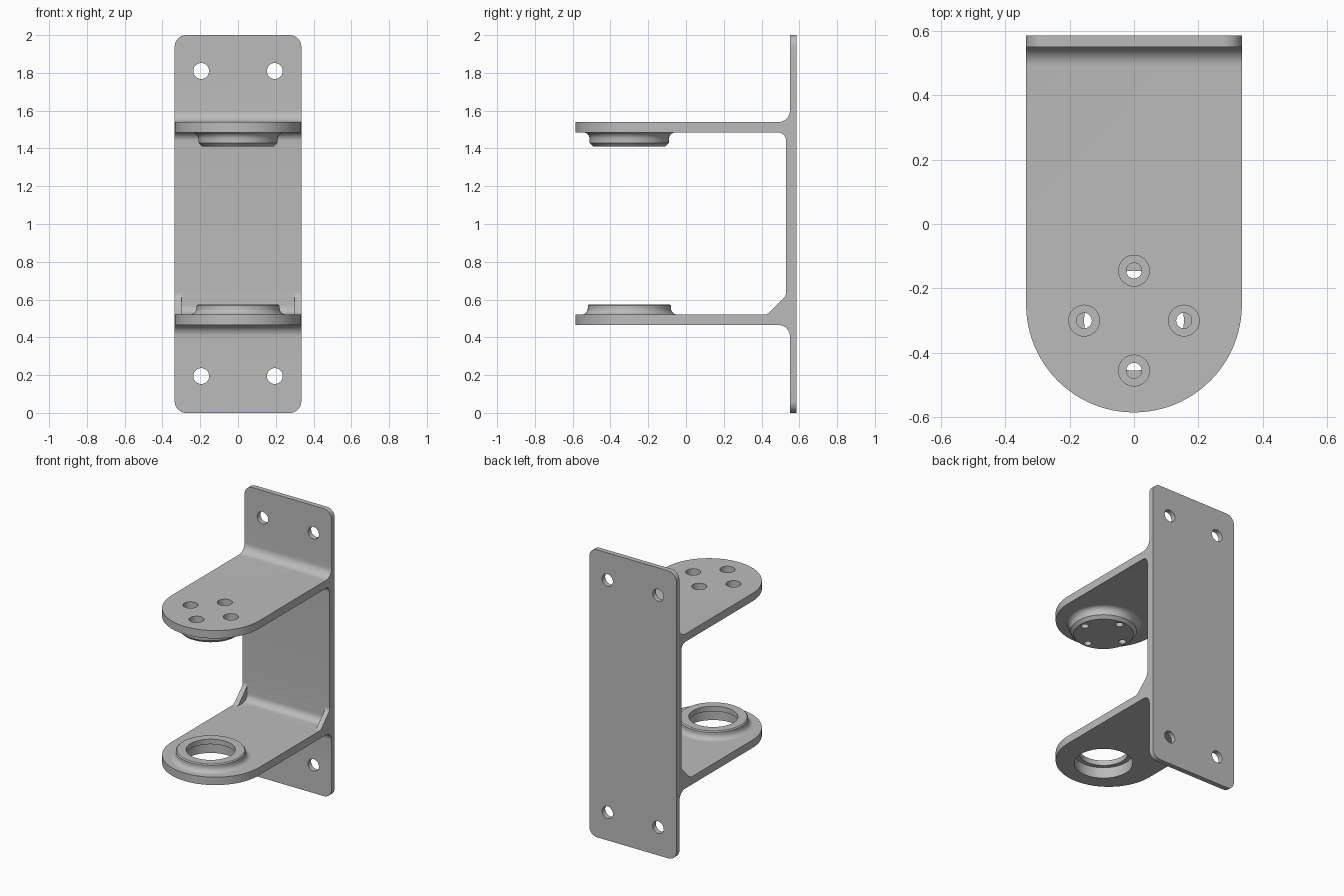
import bpy, bmesh
from math import pi, sin, cos, tan, atan2, radians
from mathutils import Vector, Matrix

if "Cube" in bpy.data.objects:
    bpy.data.objects.remove(bpy.data.objects["Cube"])

W = 0.335            # half width of the bracket
AXIS_Y = -0.3        # pivot axis position

steel = bpy.data.materials.new("plain grey metal")
steel.use_nodes = True
GREY = (0.5, 0.5, 0.5, 1)
steel.diffuse_color = GREY
steel.node_tree.nodes["Principled BSDF"].inputs["Base Color"].default_value = GREY


def rounded(corners, steps=10):
    """Polygon from (u, v) or (u, v, radius) corners, with arcs at the radii."""
    out = []
    for i, c in enumerate(corners):
        p = Vector(c[:2])
        if len(c) == 2:
            out.append(p)
            continue
        a = (Vector(corners[i - 1][:2]) - p).normalized()
        b = (Vector(corners[(i + 1) % len(corners)][:2]) - p).normalized()
        half = a.angle(b) / 2
        mid = p + (a + b).normalized() * c[2] / sin(half)
        t = c[2] / tan(half)
        s, e = p + a * t - mid, p + b * t - mid
        start = atan2(s.y, s.x)
        sweep = (atan2(e.y, e.x) - start + pi) % (2 * pi) - pi
        for k in range(steps + 1):
            ang = start + sweep * k / steps
            out.append(mid + Vector((cos(ang), sin(ang))) * c[2])
    return out


def finish(name, bm):
    bmesh.ops.remove_doubles(bm, verts=bm.verts, dist=1e-5)
    bmesh.ops.recalc_face_normals(bm, faces=bm.faces)
    mesh = bpy.data.meshes.new(name)
    bm.to_mesh(mesh)
    bm.free()
    mesh.materials.append(steel)
    ob = bpy.data.objects.new(name, mesh)
    bpy.context.collection.objects.link(ob)
    return ob


def prism(name, pts, axis, lo, hi):
    """Extrude a 2D outline along x, y or z."""
    place = {"x": lambda p: (lo, p.x, p.y),
             "y": lambda p: (p.x, lo, p.y),
             "z": lambda p: (p.x, p.y, lo)}[axis]
    bm = bmesh.new()
    face = bm.faces.new([bm.verts.new(place(p)) for p in pts])
    ext = bmesh.ops.extrude_face_region(bm, geom=[face])["geom"]
    move = Vector([(hi - lo) * (axis == k) for k in "xyz"])
    bmesh.ops.translate(bm, vec=move, verts=[v for v in ext if isinstance(v, bmesh.types.BMVert)])
    return finish(name, bm)


def lathe(name, pts, x, y, steps=64):
    """Revolve an (r, z) profile, closed on the axis, around a vertical axis."""
    bm = bmesh.new()
    vs = [bm.verts.new((p.x, 0, p.y)) for p in pts]
    es = [bm.edges.new(pair) for pair in zip(vs, vs[1:])]
    bmesh.ops.spin(bm, geom=vs + es, cent=(0, 0, 0), axis=(0, 0, 1),
                   angle=2 * pi, steps=steps, use_merge=True)
    bmesh.ops.transform(bm, matrix=Matrix.Translation((x, y, 0)), verts=bm.verts)
    return finish(name, bm)


def combine(target, tool, operation):
    mod = target.modifiers.new(tool.name, "BOOLEAN")
    mod.operation, mod.solver, mod.object = operation, "EXACT", tool
    bpy.context.view_layer.objects.active = target
    bpy.ops.object.modifier_apply(modifier=mod.name)
    bpy.data.objects.remove(tool)


# Side profile: wall plate with two shelves and filleted roots
side = rounded([(0.585, 0), (0.585, 2), (0.55, 2), (0.55, 1.54, 0.06),
                (-0.7, 1.54), (-0.7, 1.485), (0.53, 1.485, 0.045),
                (0.53, 0.52, 0.05), (-0.7, 0.52), (-0.7, 0.465),
                (0.55, 0.465, 0.06), (0.55, 0)])
bracket = prism("bracket", side, "x", -W, W)

# Corner gussets on the lower shelf
rib = rounded([(0.41, 0.49), (0.41, 0.52), (0.43, 0.52, 0.045), (0.53, 0.62, 0.045),
               (0.53, 0.64), (0.56, 0.64), (0.56, 0.49)], 6)
for lo, hi in ((-W, -0.3), (0.3, W)):
    combine(bracket, prism("gusset", rib, "x", lo, hi), "UNION")

# Rounded shelf ends and rounded wall plate corners
plan = rounded([(W, 0.7), (W, -0.585, W - 1e-4), (-W, -0.585, W - 1e-4), (-W, 0.7)], 24)
combine(bracket, prism("shelf_outline", plan, "z", -0.1, 2.1), "INTERSECT")
r = 0.06
wall = rounded([(W, 0, r), (W, 2, r), (-W, 2, r), (-W, 0, r)])
combine(bracket, prism("plate_outline", wall, "y", -0.8, 0.8), "INTERSECT")

# Upper mounting boss and lower bearing collar
boss = rounded([(0, 1.51), (0.246, 1.51), (0.246, 1.485), (0.21, 1.485, 0.035),
                (0.21, 1.43), (0.19, 1.41), (0, 1.41)], 8)
combine(bracket, lathe("upper_boss", boss, 0, AXIS_Y), "UNION")
collar = rounded([(0, 0.49), (0.256, 0.49), (0.256, 0.52), (0.22, 0.52, 0.035),
                  (0.22, 0.568), (0.213, 0.575), (0, 0.575)], 8)
combine(bracket, lathe("lower_collar", collar, 0, AXIS_Y), "UNION")

# Stepped bearing bore
bore = rounded([(0, 0.4), (0.185, 0.4), (0.185, 0.54), (0.155, 0.54), (0.155, 0.7), (0, 0.7)])
combine(bracket, lathe("bearing_bore", bore, 0, AXIS_Y), "DIFFERENCE")

# Four counterbored screw holes around the pivot axis
screw = rounded([(0, 1.6), (0.048, 1.6), (0.048, 1.45), (0.024, 1.45), (0.024, 1.3), (0, 1.3)])
for k in range(4):
    a = k * pi / 2
    hole = lathe("screw_hole", screw, 0.155 * cos(a), AXIS_Y + 0.155 * sin(a), 32)
    combine(bracket, hole, "DIFFERENCE")

# Wall mounting holes
for x in (-0.195, 0.195):
    for z in (0.195, 1.81):
        ring = [Vector((x + 0.042 * cos(k * pi / 16), z + 0.042 * sin(k * pi / 16))) for k in range(32)]
        combine(bracket, prism("wall_hole", ring, "y", 0.4, 0.7), "DIFFERENCE")

bpy.ops.object.select_all(action="DESELECT")
bracket.select_set(True)
bpy.context.view_layer.objects.active = bracket
bpy.ops.object.shade_smooth_by_angle(angle=radians(30))
